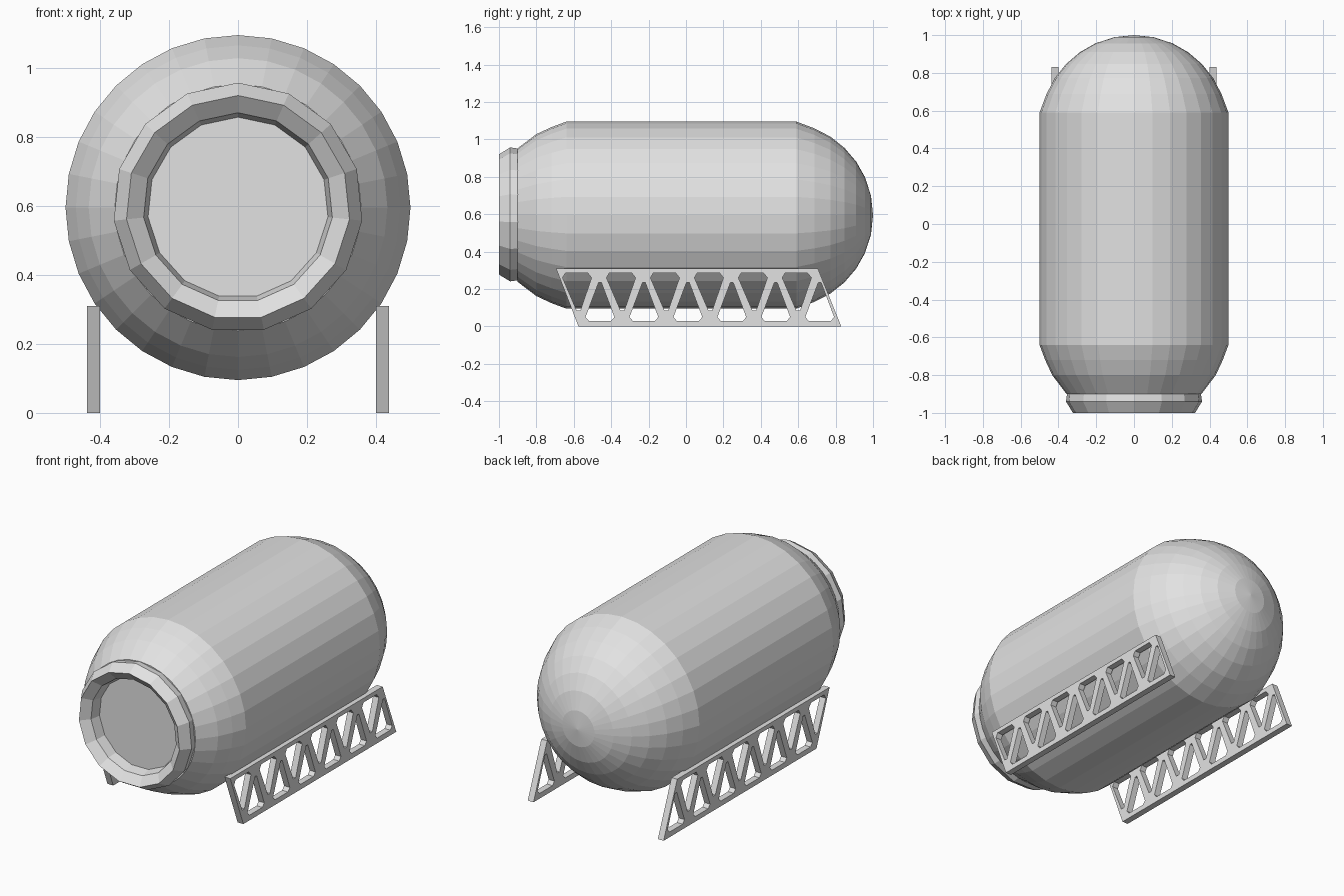
import bpy, bmesh, math
from mathutils import Matrix

if "Cube" in bpy.data.objects:
    bpy.data.objects.remove(bpy.data.objects["Cube"])

AXIS_Z = 0.595   # height of the tank's axis
R = 0.5          # tank radius

grey = bpy.data.materials.new("light grey")
grey.diffuse_color = (0.76, 0.76, 0.76, 1)
grey.use_nodes = True
grey.node_tree.nodes["Principled BSDF"].inputs["Base Color"].default_value = grey.diffuse_color


def add_object(name, mesh):
    ob = bpy.data.objects.new(name, mesh)
    bpy.context.scene.collection.objects.link(ob)
    mesh.materials.clear()
    mesh.materials.append(grey)
    return ob


def lathe(name, profile, sides, closed=False):
    """Spin (y, radius) points around the horizontal tank axis."""
    bm = bmesh.new()
    rings = []
    for y, r in profile:
        if r == 0:
            rings.append([bm.verts.new((0, y, AXIS_Z))] * sides)
            continue
        rings.append([bm.verts.new((r * math.sin(2 * math.pi * i / sides), y,
                                    AXIS_Z + r * math.cos(2 * math.pi * i / sides)))
                      for i in range(sides)])
    pairs = list(zip(rings, rings[1:]))
    if closed:
        pairs.append((rings[-1], rings[0]))
    for a, b in pairs:
        for i in range(sides):
            j = (i + 1) % sides
            bm.faces.new(list(dict.fromkeys((a[i], a[j], b[j], b[i]))))
    if not closed:
        bm.faces.new(rings[0])       # flat front disc
    bmesh.ops.recalc_face_normals(bm, faces=bm.faces)
    mesh = bpy.data.meshes.new(name)
    bm.to_mesh(mesh)
    bm.free()
    return add_object(name, mesh)


# Tank: cut-off front dome, cylinder, full back dome
front = [(y, math.sqrt(R * R - (y + 0.55) ** 2)) for y in (-0.9, -0.80, -0.72)]
back = [(0.5 + R * math.sin(math.radians(a)), R * math.cos(math.radians(a)))
        for a in (22, 33, 44, 55, 66, 78)]
lathe("tank", front + [(-0.64, R), (0.59, R)] + back + [(1.0, 0)], 32)

# Rounded collar around the front opening
lathe("front_collar", [(-0.89, 0.355), (-0.94, 0.362), (-1.0, 0.325),
                       (-0.96, 0.275), (-0.89, 0.26)], 15, closed=True)


# Truss rails: slanted plate with alternating triangular openings
TOP_HOLE = [(-0.66, 0.26), (-0.645, 0.285), (-0.525, 0.285), (-0.505, 0.26),
            (-0.565, 0.085), (-0.585, 0.085)]
LOW_HOLE = [(-0.537, 0.05), (-0.52, 0.03), (-0.40, 0.03), (-0.383, 0.05),
            (-0.453, 0.235), (-0.467, 0.235)]
PLATE = [(-0.575, 0), (0.83, 0), (0.705, 0.31), (-0.695, 0.31)]
PITCH = 0.235


def rail(name, x):
    curve = bpy.data.curves.new(name, 'CURVE')
    curve.dimensions = '2D'
    curve.fill_mode = 'BOTH'
    curve.extrude = 0.0185
    outlines = [PLATE]
    for k in range(6):
        for hole in (TOP_HOLE, LOW_HOLE):
            outlines.append([(y + k * PITCH, z) for y, z in hole])
    for pts in outlines:
        s = curve.splines.new('POLY')
        s.points.add(len(pts) - 1)
        for p, (y, z) in zip(s.points, pts):
            p.co = (y, z, 0, 1)
        s.use_cyclic_u = True
    temp = bpy.data.objects.new(name + "_outline", curve)
    bpy.context.scene.collection.objects.link(temp)
    bpy.context.view_layer.update()
    dg = bpy.context.evaluated_depsgraph_get()
    mesh = bpy.data.meshes.new_from_object(temp.evaluated_get(dg))
    bpy.data.objects.remove(temp)
    # curve plane (x, y) becomes world (y, z), thickness runs along x
    mesh.transform(Matrix(((0, 0, 1, x), (1, 0, 0, 0), (0, 1, 0, 0), (0, 0, 0, 1))))
    for p in mesh.polygons:
        p.use_smooth = False
    add_object(name, mesh)


rail("right_rail", 0.4185)
rail("left_rail", -0.4185)
